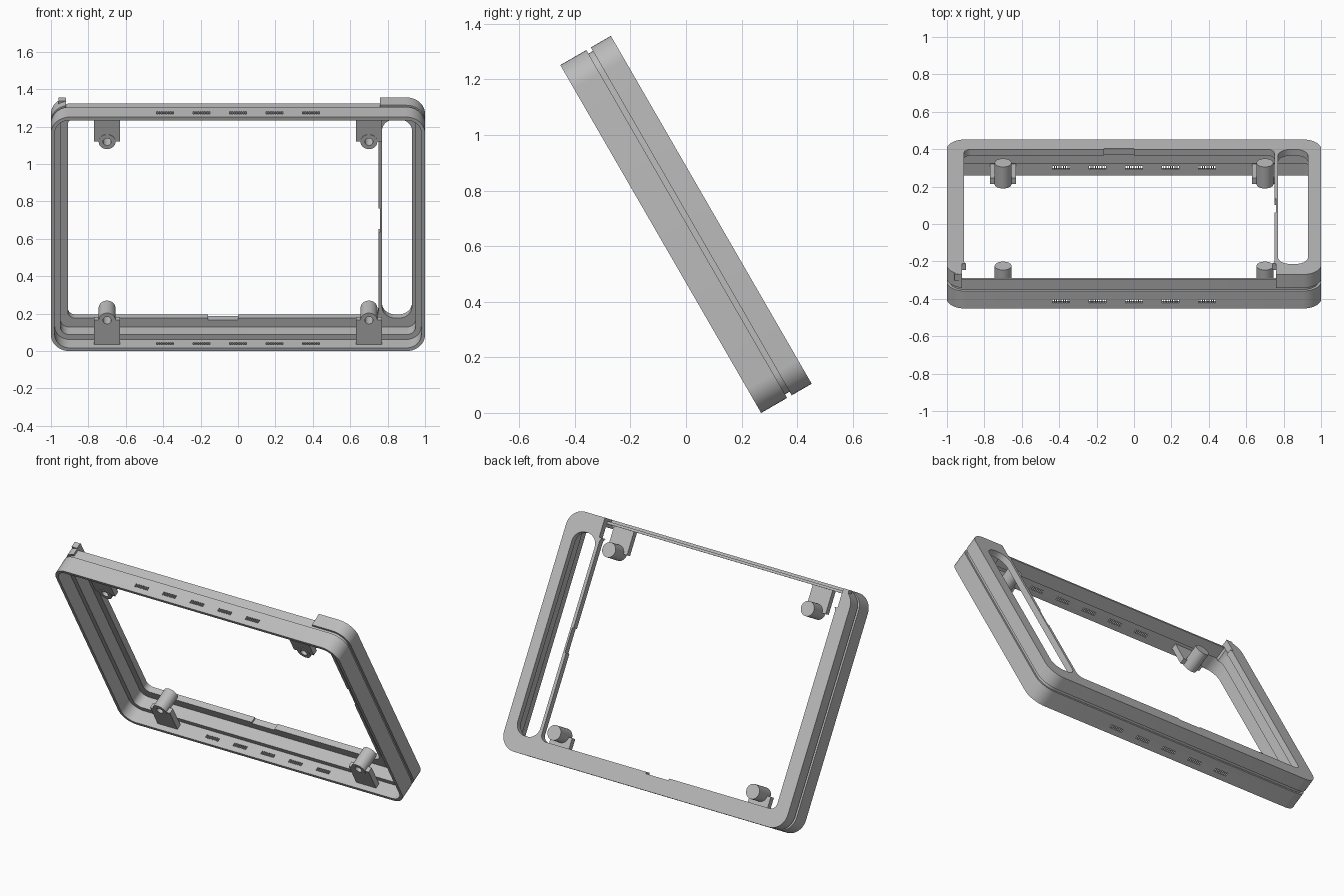
import bpy, bmesh, math
from mathutils import Matrix

cube = bpy.data.objects.get("Cube")
if cube:
    bpy.data.objects.remove(cube)

# One plain grey for everything
grey = bpy.data.materials.new("plain_grey")
grey.use_nodes = True
grey.diffuse_color = (0.5, 0.5, 0.5, 1)
grey.node_tree.nodes["Principled BSDF"].inputs["Base Color"].default_value = (0.5, 0.5, 0.5, 1)

W, H, D = 1.0, 0.7225, 0.105      # half width, height and depth before tilting
TILT = Matrix.Translation((0, 0, 0.678)) @ Matrix.Rotation(math.radians(30), 4, "X")
parts = []


def rounded(x0, x1, z0, z1, r, n=10):
    """Outline of a rounded rectangle in the x-z plane."""
    pts = []
    corners = ((x1 - r, z1 - r), (x0 + r, z1 - r), (x0 + r, z0 + r), (x1 - r, z0 + r))
    for q, (cx, cz) in enumerate(corners):
        for i in range(n + 1):
            a = math.pi / 2 * (q + i / n)
            pts.append((cx + r * math.cos(a), cz + r * math.sin(a)))
    return pts


def inset(t):
    """Frame outline moved inwards by t."""
    return rounded(t - W, W - t, t - H, H - t, 0.1 - t)


def rect(x0, x1, z0, z1):
    return [(x1, z1), (x0, z1), (x0, z0), (x1, z0)]


def circle(cx, cz, r, n=32):
    return [(cx + r * math.cos(math.tau * i / n), cz + r * math.sin(math.tau * i / n))
            for i in range(n)]


def prism(name, outlines, y0, y1):
    """Extrude one or more outlines from y0 to y1."""
    bm = bmesh.new()
    for pts in outlines:
        front = [bm.verts.new((x, y0, z)) for x, z in pts]
        back = [bm.verts.new((x, y1, z)) for x, z in pts]
        bm.faces.new(front)
        bm.faces.new(back[::-1])
        for i in range(len(pts)):
            j = (i + 1) % len(pts)
            bm.faces.new((front[j], front[i], back[i], back[j]))
    bmesh.ops.recalc_face_normals(bm, faces=bm.faces)
    mesh = bpy.data.meshes.new(name)
    bm.to_mesh(mesh)
    bm.free()
    obj = bpy.data.objects.new(name, mesh)
    bpy.context.collection.objects.link(obj)
    return obj


def part(name, outline, y0, y1, cuts=()):
    """Solid prism with a list of (outlines, y0, y1) cut away."""
    obj = prism(name, [outline], y0, y1)
    cutters = []
    for outlines, c0, c1 in cuts:
        cutter = prism("cutter", outlines, c0, c1)
        cutter.hide_render = True
        mod = obj.modifiers.new("cut", "BOOLEAN")
        mod.operation, mod.solver, mod.object = "DIFFERENCE", "EXACT", cutter
        cutters.append(cutter)
    if cutters:
        bpy.context.view_layer.update()
        deps = bpy.context.evaluated_depsgraph_get()
        mesh = bpy.data.meshes.new_from_object(obj.evaluated_get(deps))
        obj.modifiers.clear()
        obj.data = mesh
        for cutter in cutters:
            bpy.data.objects.remove(cutter)
    obj.data.materials.clear()
    obj.data.materials.append(grey)
    parts.append(obj)
    return obj


# Front shell: thin wall with five groups of vent slits above and below
slits = [rect(x - 0.0035, x + 0.0035, -1, 1)
         for g in range(-2, 3) for x in (g * 0.195 + (k - 3.5) * 0.012 for k in range(8))]
part("front_shell", inset(0), -D, 0.003,
     [([inset(0.02)], -1, 1), (slits, -0.07, -0.048)])

# Inner lip: bridges the groove between the shells, thinner along the top
part("inner_lip", inset(0.015), -0.015, 0.065,
     [([inset(0.05)], -1, 1), ([rect(-0.92, 0.76, 0.6, 0.692)], -1, 1)])

# Back shell: wall and plate with main opening, side slot, open top and notches
part("back_shell", inset(0), 0.022, D,
     [([inset(0.017)], -1, 0.066),
      ([rounded(-0.91, 0.75, -0.617, 0.617, 0.04)], -1, 1),
      ([rounded(0.77, 0.93, -0.617, 0.61, 0.07)], -1, 1),
      ([rect(-0.92, 0.76, 0.605, 1)], -1, 1),
      ([rect(-0.16, 0, -0.628, -0.6)], -1, 1),
      ([rect(0.74, 0.758, -0.09, 0.06)], -1, 1)])
part("corner_tab", rect(-0.96, -0.922, 0.66, H), 0.067, D - 0.001)

# Four screw posts on mounting plates
for sx, side in ((-1, "right"), (1, "left")):
    for sz, level in ((-1, "lower"), (1, "upper")):
        x, z = sx * 0.7, sz * 0.551
        hole = [([circle(x, z, 0.022)], -1, 0.01)]
        part(f"{level}_{side}_post", circle(x, z, 0.045), -0.073, 0.06, hole)
        z0, z1 = sorted((sz * (H - 0.01), z))
        part(f"{level}_{side}_plate", rect(x - 0.07, x + 0.07, z0, z1), -0.07, -0.035, hole)

# Tilt the whole frame and shade it
for obj in bpy.context.selected_objects:
    obj.select_set(False)
for obj in parts:
    obj.data.transform(TILT)
    obj.select_set(True)
bpy.context.view_layer.objects.active = parts[0]
bpy.ops.object.shade_smooth_by_angle(angle=math.radians(30))
